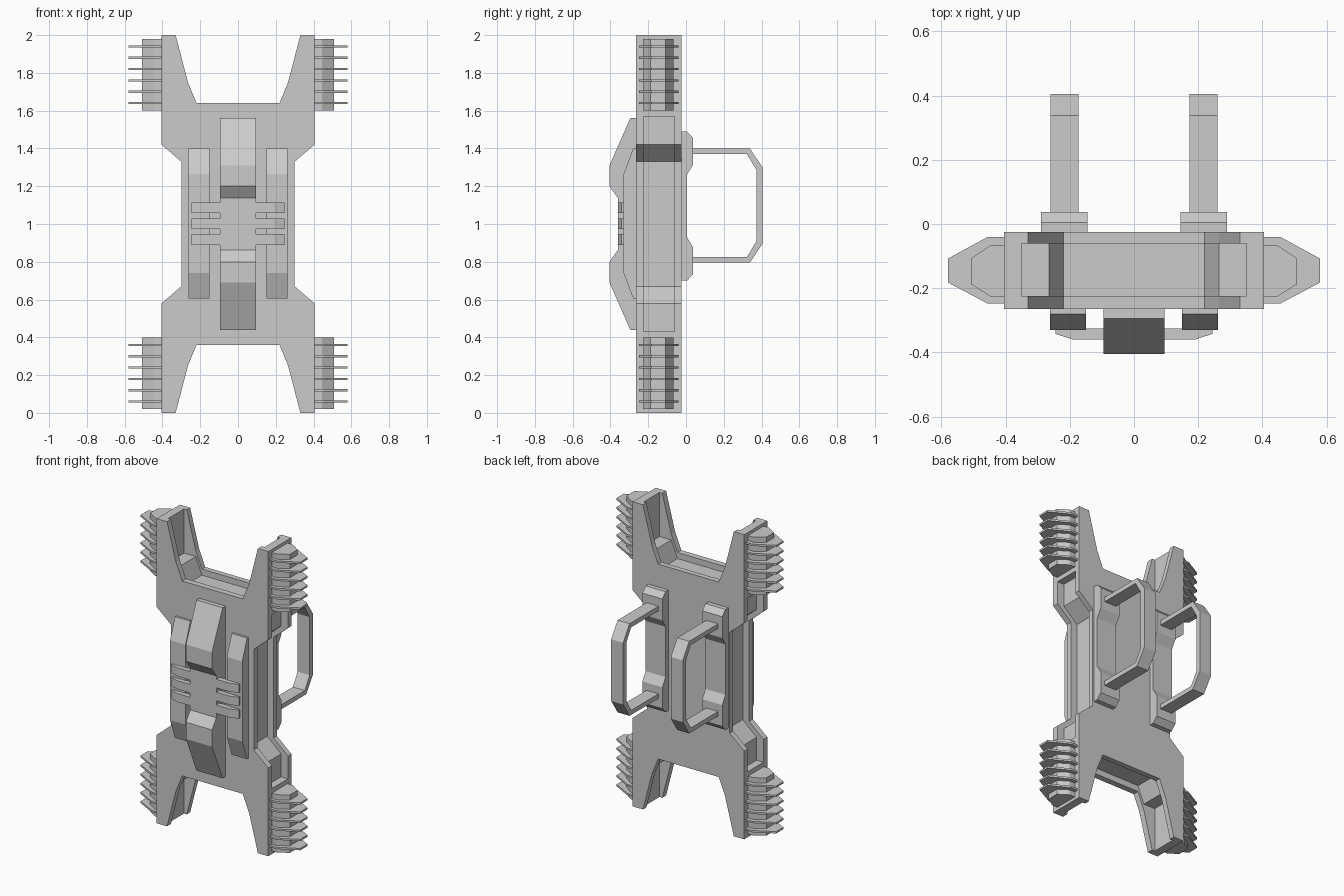
import bpy, bmesh

if "Cube" in bpy.data.objects:
    bpy.data.objects.remove(bpy.data.objects["Cube"])


def prism(name, profile, axis, lo, hi, mirror_x=False, mirror_z=False):
    """Extrude a 2D profile along an axis: x -> (y,z), y -> (x,z), z -> (x,y)."""
    def place(a, b, t):
        return {'x': (t, a, b), 'y': (a, t, b), 'z': (a, b, t)}[axis]
    bm = bmesh.new()
    bottom = [bm.verts.new(place(a, b, lo)) for a, b in profile]
    top = [bm.verts.new(place(a, b, hi)) for a, b in profile]
    bm.faces.new(bottom)
    bm.faces.new(top)
    n = len(profile)
    for i in range(n):
        j = (i + 1) % n
        bm.faces.new((bottom[i], bottom[j], top[j], top[i]))
    if mirror_z:
        geom = bm.verts[:] + bm.edges[:] + bm.faces[:]
        copy = bmesh.ops.duplicate(bm, geom=geom)['geom']
        for v in copy:
            if isinstance(v, bmesh.types.BMVert):
                v.co.z = 2 - v.co.z
    bmesh.ops.recalc_face_normals(bm, faces=bm.faces[:])
    mesh = bpy.data.meshes.new(name)
    bm.to_mesh(mesh)
    bm.free()
    obj = bpy.data.objects.new(name, mesh)
    bpy.context.collection.objects.link(obj)
    if mirror_x:
        obj.modifiers.new("Mirror", 'MIRROR')
    return obj


def four_way(quarter):
    """Close an upper right outline by mirroring it down and across."""
    right = quarter + [(x, 2 - z) for x, z in reversed(quarter)]
    return right + [(-x, z) for x, z in reversed(right)]


# Body: two full plates around a core with recessed edges
plate = four_way([(.22, 1.64), (.265, 1.75), (.33, 2), (.405, 2),
                  (.405, 1.42), (.30, 1.33)])
core = four_way([(.22, 1.60), (.265, 1.71), (.35, 1.71), (.35, 2), (.405, 2),
                 (.405, 1.57), (.355, 1.57), (.355, 1.42), (.255, 1.33)])
prism("front_plate", plate, 'y', -.265, -.225)
prism("back_plate", plate, 'y', -.06, -.025)
prism("body_core", core, 'y', -.225, -.06)

# Side fin blocks at the four arms
prism("fin_block", [(.40, -.065), (.445, -.065), (.508, -.108), (.508, -.187),
                    (.445, -.227), (.40, -.227)], 'z', 1.60, 1.98, True, True)
fin = [(.40, -.04), (.455, -.04), (.58, -.108), (.58, -.182),
       (.455, -.248), (.40, -.248)]
for i in range(6):
    z = 1.64 + i * .06
    prism(f"fin_{i + 1}", fin, 'z', z - .006, z + .006, True, True)

# Front centre housing with a raised hump at each end
hump = [(-.26, 1.56), (-.295, 1.56), (-.405, 1.31), (-.405, 1.20), (-.36, 1.137)]
prism("front_housing", hump + [(y, 2 - z) for y, z in reversed(hump)],
      'x', -.095, .095)

# Long front strips beside the housing
prism("front_strip", [(-.26, 1.40), (-.28, 1.40), (-.33, 1.265), (-.33, .74),
                      (-.28, .605), (-.26, .605)], 'x', .15, .262, True)

# Cross bars joining the housing to the strips
bar = [(.09, -.36), (.19, -.36), (.245, -.342), (.245, -.325), (.09, -.325)]
for i, z in enumerate((.918, 1.002, 1.087)):
    prism(f"cross_bar_{i + 1}", bar, 'z', z - .028, z + .028, True)

# Back mounts and handles
mount = [(-.03, 1.49), (.005, 1.49), (.038, 1.455), (.038, 1.315), (.005, 1.26)]
prism("handle_mount", mount + [(y, 1.095 * 2 - z) for y, z in reversed(mount)],
      'x', .145, .29, True)
outer = [(.03, 1.40), (.338, 1.40), (.405, 1.30)]
inner = [(.03, 1.37), (.322, 1.37), (.372, 1.288)]
flip = lambda pts: [(y, 1.0975 * 2 - z) for y, z in reversed(pts)]
prism("back_handle", outer + flip(outer) + flip(inner)[::-1] + inner[::-1],
      'x', .173, .26, True)
